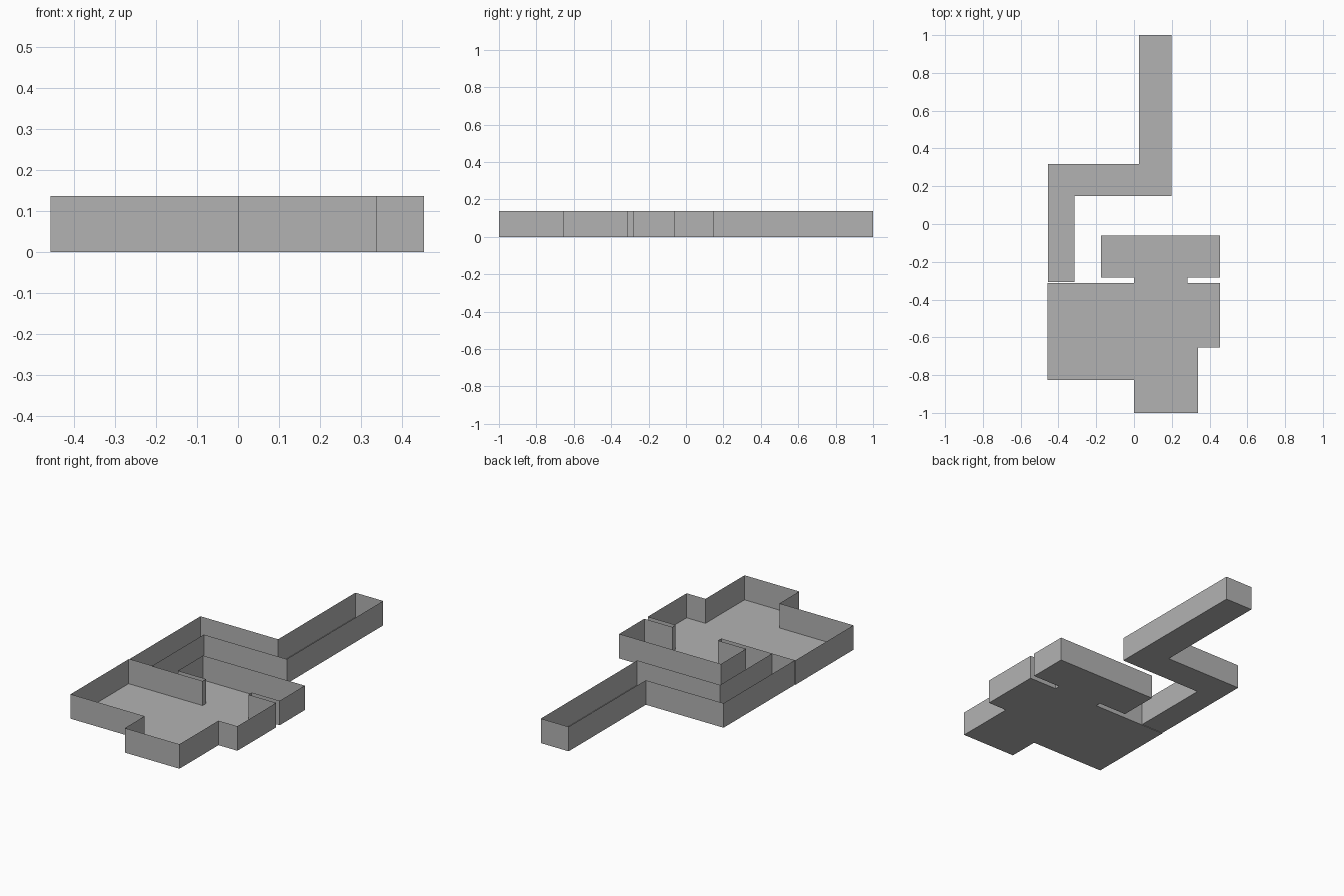
import bpy, bmesh

if "Cube" in bpy.data.objects:
    bpy.data.objects.remove(bpy.data.objects["Cube"])

HEIGHT = 0.137

grey = bpy.data.materials.new("plain_grey")
grey.diffuse_color = (0.45, 0.45, 0.45, 1.0)
grey.use_nodes = True
grey.node_tree.nodes["Principled BSDF"].inputs["Base Color"].default_value = grey.diffuse_color


def open_tray(name, outline):
    """Thin floor with thin upright walls along the closed outline."""
    mesh = bpy.data.meshes.new(name)
    bm = bmesh.new()
    low = [bm.verts.new((x, y, 0)) for x, y in outline]
    high = [bm.verts.new((x, y, HEIGHT)) for x, y in outline]
    bm.faces.new(low[::-1])
    n = len(outline)
    for i in range(n):
        j = (i + 1) % n
        bm.faces.new((low[i], low[j], high[j], high[i]))
    bm.to_mesh(mesh)
    bm.free()
    mesh.materials.append(grey)
    obj = bpy.data.objects.new(name, mesh)
    bpy.context.collection.objects.link(obj)
    return obj


# Bent corridor leading to the rooms (counter-clockwise outline)
open_tray("corridor", [
    (0.026, 1.0), (0.026, 0.318), (-0.455, 0.318), (-0.455, -0.308),
    (-0.315, -0.308), (-0.315, 0.148), (0.198, 0.148), (0.198, 1.0)])

# Large room and upper room, joined by a wide doorway
open_tray("rooms", [
    (-0.458, -0.312), (-0.458, -0.825), (0.0, -0.825), (0.0, -1.0),
    (0.338, -1.0), (0.338, -0.655), (0.455, -0.655), (0.455, -0.312),
    (0.282, -0.312), (0.282, -0.282), (0.455, -0.282), (0.455, -0.06),
    (-0.174, -0.06), (-0.174, -0.282), (0.0, -0.282), (0.0, -0.312)])
